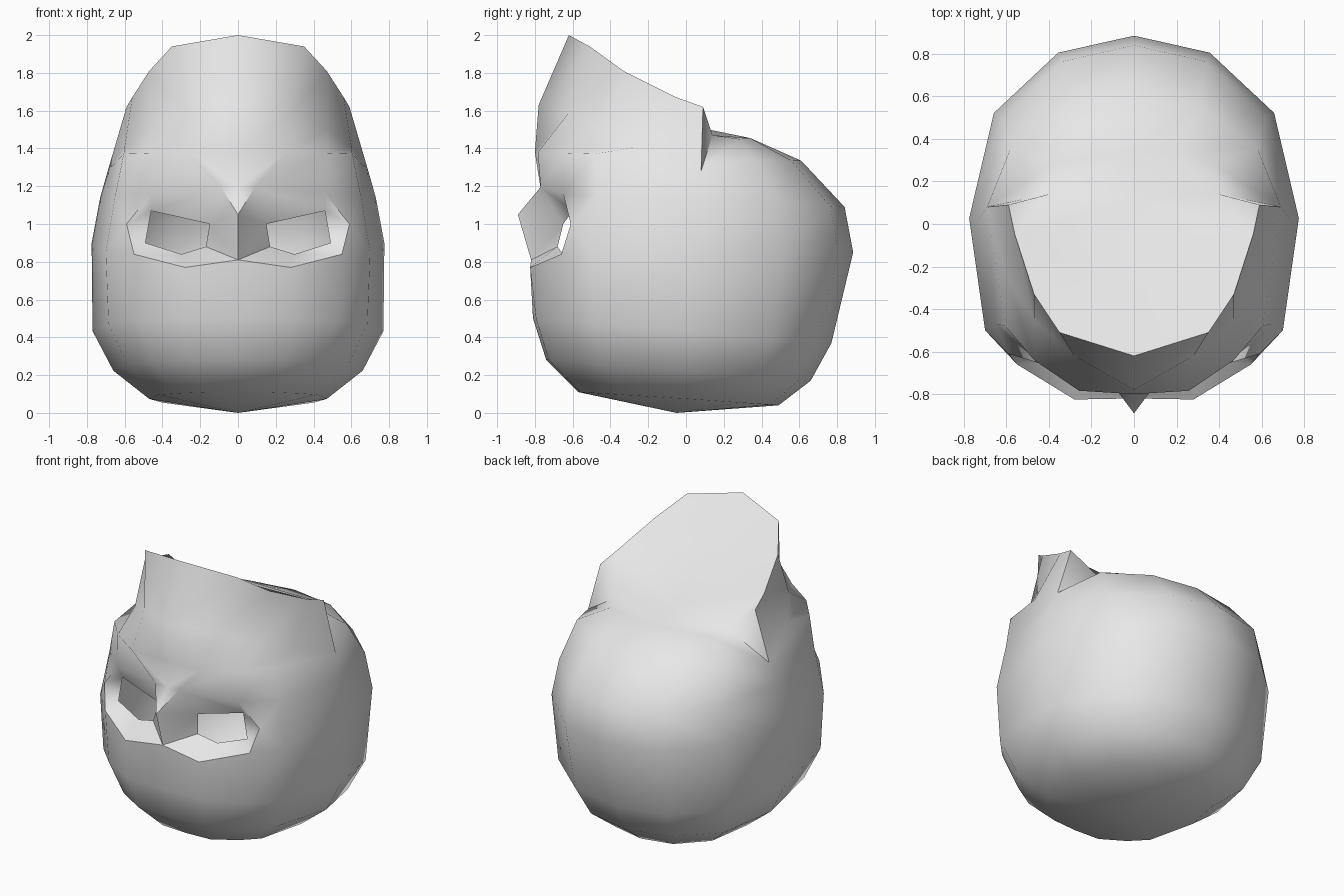
import bpy, bmesh, math
from mathutils import Vector

cube = bpy.data.objects.get("Cube")
if cube:
    bpy.data.objects.remove(cube)

# Half cross-section of the head, front centre to back centre
SECTION = [(0, -1), (.38, -.98), (.69, -.8), (.89, -.6), (1, .03), (.85, .59), (.46, .91), (0, 1)]

bm = bmesh.new()


def points(coords):
    return [bm.verts.new(c) for c in coords]


def ring(width, front, back, z_front, z_back, start=0):
    out = []
    for u, v in SECTION[start:]:
        z = z_front + (z_back - z_front) * (v + 1) / 2
        out.append((u * width, v * (back if v > 0 else -front), z))
    return out


def face(*verts):
    bm.faces.new(verts)


def strip(low, high):
    for i in range(len(low) - 1):
        face(low[i], low[i + 1], high[i + 1], high[i])


# Skull rings from chin to brow
base = points([(0, -.05, 0)])[0]
A = points(ring(.47, -.57, .49, .11, .04))
B = points(ring(.66, -.74, .66, .28, .17))
C = points(ring(.77, -.81, .77, .5, .37))
D = points([(0, -.82, .81), (.28, -.825, .77), (.55, -.66, .84), (.70, -.5, .85)]
           + ring(.775, -.83, .885, .95, .85, 4))
E = points([(0, -.77, 1.19), (.09, -.77, 1.195), (.46, -.65, 1.16), (.65, -.47, 1.15)]
           + ring(.73, -.8, .84, 1.19, 1.09, 4))
F = points(ring(.68, -.8, .61, 1.38, 1.335))
F[4].co = Vector((.69, .08, 1.28))
for i in range(7):
    face(base, A[i + 1], A[i])
for low, high in ((A, B), (B, C), (C, D), (E, F)):
    strip(low, high)
strip(D[3:], E[3:])

# Eye socket around an open eye hole
nose, corner = points([(0, -.89, 1.05), (.59, -.61, 1.0)])
a, b, c, d, e = points([(.15, -.65, 1.0), (.46, -.60, 1.07), (.49, -.60, .90),
                        (.30, -.65, .84), (.17, -.68, .88)])
face(nose, E[0], E[1])
face(D[2], D[3], corner)
face(D[3], E[3], corner)
face(E[3], E[2], corner)
face(nose, E[1], a)
face(E[1], E[2], b, a)
face(E[2], corner, b)
face(corner, c, b)
face(corner, D[2], c)
face(D[2], D[1], d, c)
face(D[1], e, d)
face(D[1], D[0], e)
face(D[0], nose, a, e)

# Raised hair front with a slanted flat top
H = points([(0, -.78, 1.63), (.28, -.62, 1.59), (.47, -.45, 1.5), (.6, -.25, 1.41)])
R = points([(0, -.62, 2), (.35, -.51, 1.94), (.47, -.33, 1.81), (.56, -.05, 1.67), (.59, .09, 1.62)])
strip(F[:4], H)
face(F[3], F[4], H[3])
strip(H, R[:4])
face(H[3], F[4], R[4], R[3])

# Back of the crown and the step beside the hair
G = points([(.4, .14, 1.47), (.38, .28, 1.45), (.2, .34, 1.455), (0, .34, 1.455)])
mid, rear = points([(0, -.33, 1.81), (0, .12, 1.5)])
strip(F[4:], G)
face(F[4], G[0], R[4])
face(rear, *G)
face(R[0], R[1], R[2], mid)
face(mid, R[2], R[3], rear)
face(R[3], R[4], G[0], rear)

# Mirror, weld and orient
bmesh.ops.mirror(bm, geom=bm.verts[:] + bm.edges[:] + bm.faces[:], axis='X', merge_dist=.001)
bmesh.ops.remove_doubles(bm, verts=bm.verts[:], dist=.001)
bmesh.ops.recalc_face_normals(bm, faces=bm.faces[:])

mesh = bpy.data.meshes.new("head")
bm.to_mesh(mesh)
bm.free()
head = bpy.data.objects.new("head", mesh)
bpy.context.collection.objects.link(head)

# Light grey material
mat = bpy.data.materials.new("light_grey")
mat.use_nodes = True
grey = (.8, .8, .8, 1)
mat.diffuse_color = grey
mat.node_tree.nodes["Principled BSDF"].inputs["Base Color"].default_value = grey
mesh.materials.append(mat)

bpy.ops.object.select_all(action='DESELECT')
head.select_set(True)
bpy.context.view_layer.objects.active = head
bpy.ops.object.shade_smooth_by_angle(angle=math.radians(58))
